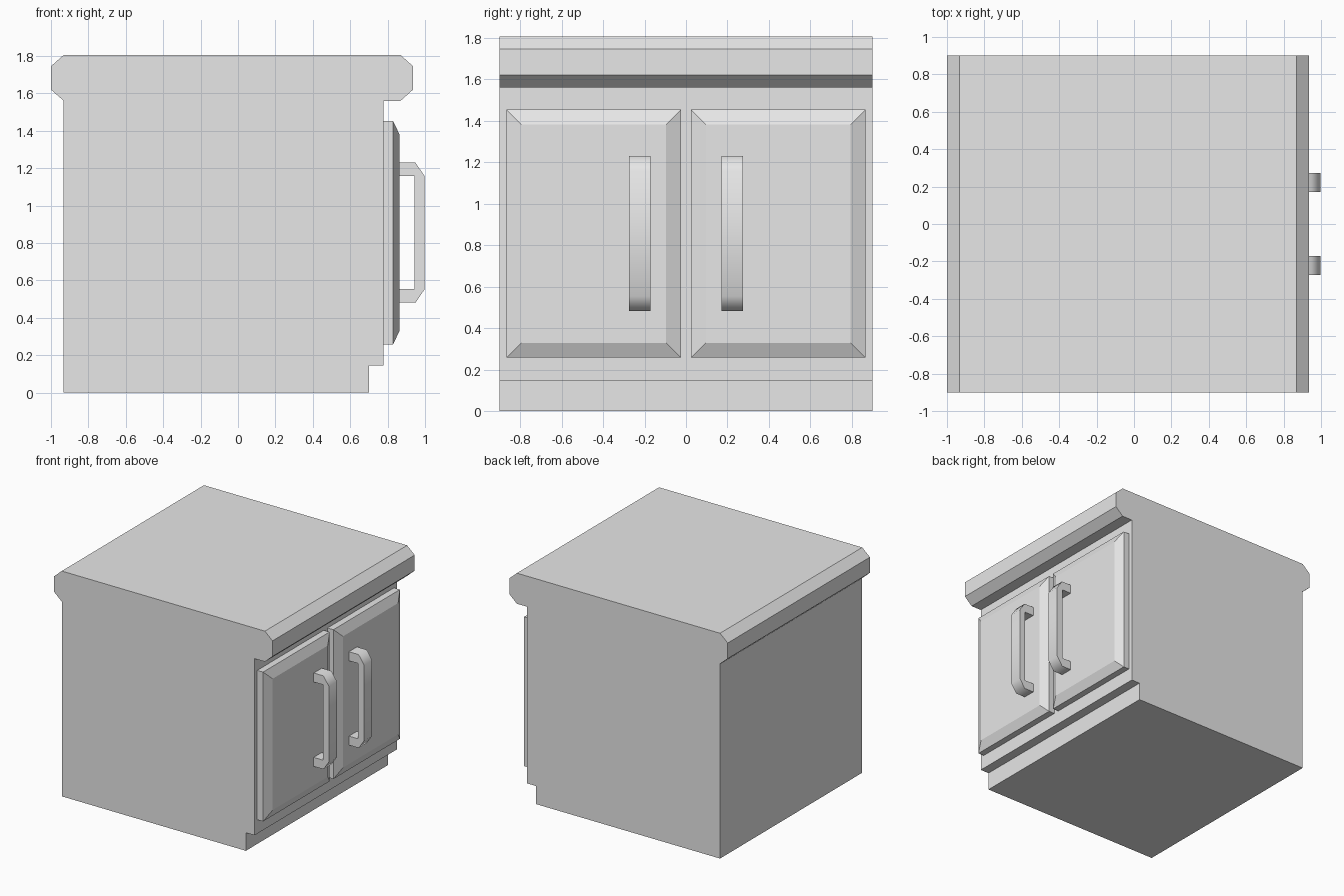
import bpy
import bmesh
import math

cube = bpy.data.objects.get("Cube")
if cube:
    bpy.data.objects.remove(cube, do_unlink=True)

grey = bpy.data.materials.new("plain grey")
grey.use_nodes = True
grey.diffuse_color = (0.8, 0.8, 0.8, 1)
grey.node_tree.nodes["Principled BSDF"].inputs["Base Color"].default_value = (0.8, 0.8, 0.8, 1)


def finish(name, bm):
    """Turn a bmesh into a named object with outward normals."""
    bmesh.ops.recalc_face_normals(bm, faces=bm.faces)
    mesh = bpy.data.meshes.new(name)
    bm.to_mesh(mesh)
    bm.free()
    mesh.materials.append(grey)
    obj = bpy.data.objects.new(name, mesh)
    bpy.context.collection.objects.link(obj)
    return obj


def extrude_profile(name, profile, y0, y1):
    """Extrude an x-z outline along y."""
    bm = bmesh.new()
    face = bm.faces.new([bm.verts.new((x, y0, z)) for x, z in profile])
    result = bmesh.ops.extrude_face_region(bm, geom=[face])
    verts = [v for v in result["geom"] if isinstance(v, bmesh.types.BMVert)]
    bmesh.ops.translate(bm, verts=verts, vec=(0, y1 - y0, 0))
    return finish(name, bm)


def door(name, y0, y1, z0, z1):
    """Slab with a sloped border around its raised front."""
    bm = bmesh.new()
    rings = []
    for x, inset in ((0.77, 0), (0.829, 0), (0.863, 0.072)):
        a, b, c, d = y0 + inset, y1 - inset, z0 + inset, z1 - inset
        rings.append([bm.verts.new((x, y, z)) for y, z in ((a, c), (b, c), (b, d), (a, d))])
    for low, high in zip(rings, rings[1:]):
        for i in range(4):
            j = (i + 1) % 4
            bm.faces.new((low[i], low[j], high[j], high[i]))
    bm.faces.new(rings[0])
    bm.faces.new(rings[-1])
    return finish(name, bm)


# Cabinet body with toe kick and chamfered worktop
extrude_profile("cabinet_body", [
    (-0.932, 0), (0.70, 0), (0.70, 0.145), (0.777, 0.145), (0.777, 1.56),
    (0.869, 1.56), (0.936, 1.62), (0.936, 1.745), (0.869, 1.805),
    (-0.932, 1.805), (-1, 1.745), (-1, 1.62), (-0.932, 1.56)], -0.9, 0.9)

# Handle outline: upper half, mirrored about its middle height
middle = 0.855
outer = [(0.861, 1.229), (0.949, 1.229), (0.998, 1.157)]
inner = [(0.944, 1.157), (0.861, 1.157)]


def flipped(points):
    return [(x, 2 * middle - z) for x, z in reversed(points)]


handle_outline = outer + flipped(outer) + flipped(inner) + inner

# Pair of doors, each with a handle
for side, s in (("right", -1), ("left", 1)):
    y0, y1 = sorted((s * 0.024, s * 0.866))
    door(side + "_door", y0, y1, 0.257, 1.453)
    y0, y1 = sorted((s * 0.172, s * 0.274))
    handle = extrude_profile(side + "_handle", handle_outline, y0, y1)
    bpy.ops.object.select_all(action="DESELECT")
    handle.select_set(True)
    bpy.context.view_layer.objects.active = handle
    bpy.ops.object.shade_smooth_by_angle(angle=math.radians(60))
